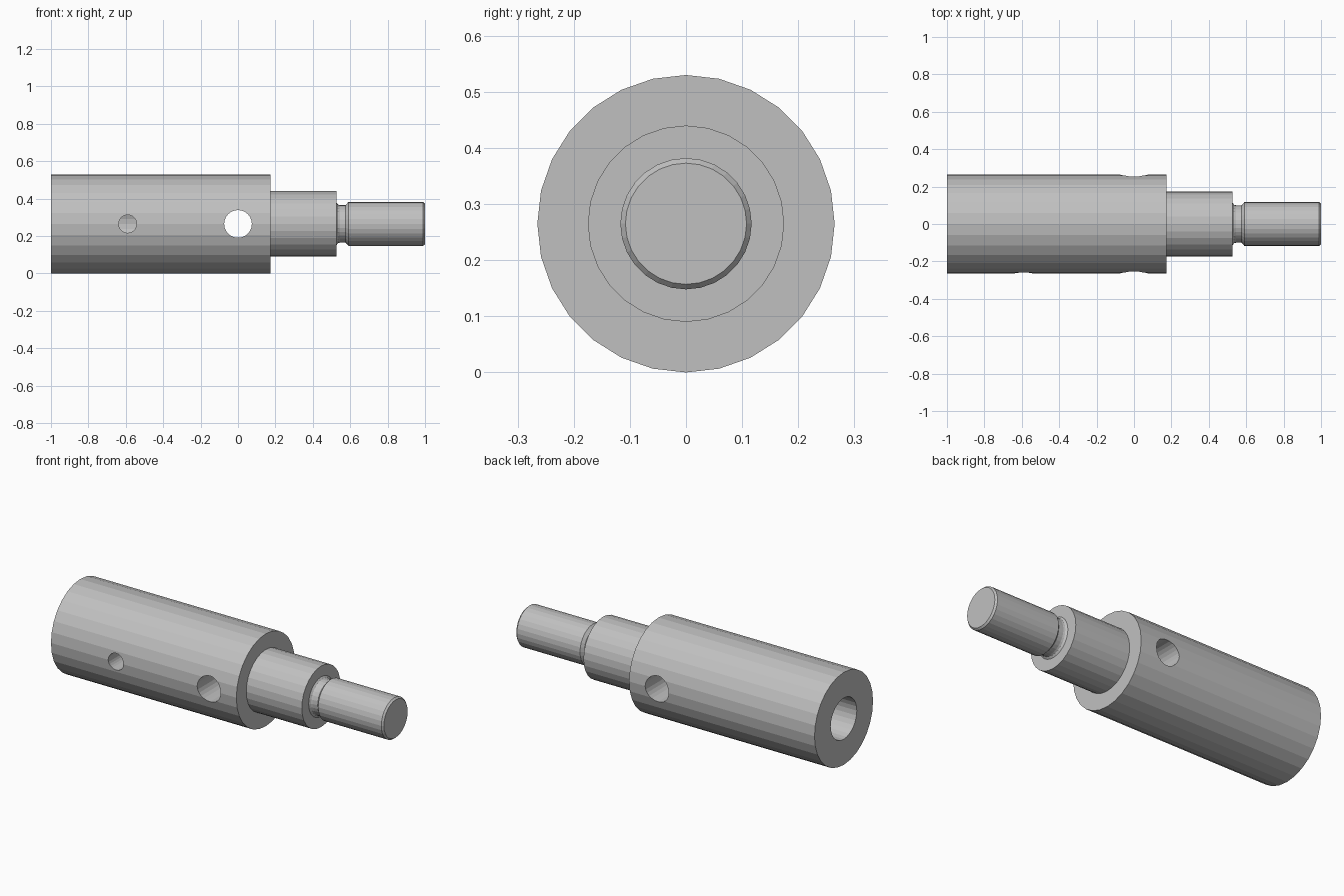
import bpy
import bmesh
from math import cos, sin, pi, radians
from mathutils import Matrix

cube = bpy.data.objects.get("Cube")
if cube:
    bpy.data.objects.remove(cube)

AXIS_Z = 0.265
SIDES = 28

steel = bpy.data.materials.new("plain grey steel")
steel.use_nodes = True
GREY = (0.53, 0.53, 0.53, 1)
steel.diffuse_color = GREY
steel.node_tree.nodes["Principled BSDF"].inputs["Base Color"].default_value = GREY


def add_object(name, bm):
    bmesh.ops.recalc_face_normals(bm, faces=bm.faces)
    mesh = bpy.data.meshes.new(name)
    bm.to_mesh(mesh)
    bm.free()
    mesh.materials.append(steel)
    obj = bpy.data.objects.new(name, mesh)
    bpy.context.collection.objects.link(obj)
    return obj


def turned(name, profile):
    """Revolve (x, radius) points about the shaft axis and cap both ends."""
    bm = bmesh.new()
    rings = []
    for x, r in profile:
        angles = [2 * pi * i / SIDES for i in range(SIDES)]
        rings.append([bm.verts.new((x, r * sin(a), AXIS_Z + r * cos(a))) for a in angles])
    for a, b in zip(rings, rings[1:]):
        for i in range(SIDES):
            j = (i + 1) % SIDES
            bm.faces.new((a[i], a[j], b[j], b[i]))
    bm.faces.new(rings[0])
    bm.faces.new(rings[-1])
    return add_object(name, bm)


def cross_drill(name, x, radius, y_from, y_to):
    """Cylinder along y used to drill a hole."""
    bm = bmesh.new()
    place = Matrix.Translation((x, (y_from + y_to) / 2, AXIS_Z))
    bmesh.ops.create_cone(bm, cap_ends=True, segments=24, radius1=radius, radius2=radius,
                          depth=y_to - y_from,
                          matrix=place @ Matrix.Rotation(radians(90), 4, "X"))
    return add_object(name, bm)


# Stepped shaft: blind bore, wide body, shoulder, relief groove, chamfered tip
shaft = turned("stepped_shaft", [
    (-0.4, 0.118), (-1, 0.118), (-1, 0.265), (0.175, 0.265),
    (0.175, 0.175), (0.527, 0.175), (0.527, 0.113), (0.535, 0.103),
    (0.545, 0.1), (0.575, 0.1), (0.59, 0.117), (0.99, 0.117), (1, 0.108),
])

# Through hole and front set-screw hole into the bore
drills = [
    cross_drill("through_hole_drill", 0, 0.074, -0.4, 0.4),
    cross_drill("set_screw_drill", -0.59, 0.048, -0.4, 0),
]
for drill in drills:
    cut = shaft.modifiers.new(drill.name, "BOOLEAN")
    cut.operation = "DIFFERENCE"
    cut.solver = "EXACT"
    cut.object = drill

# Bake the holes, then remove the drills
bpy.context.view_layer.update()
evaluated = shaft.evaluated_get(bpy.context.evaluated_depsgraph_get())
baked = bpy.data.meshes.new_from_object(evaluated)
shaft.modifiers.clear()
shaft.data = baked
for drill in drills:
    bpy.data.objects.remove(drill)
